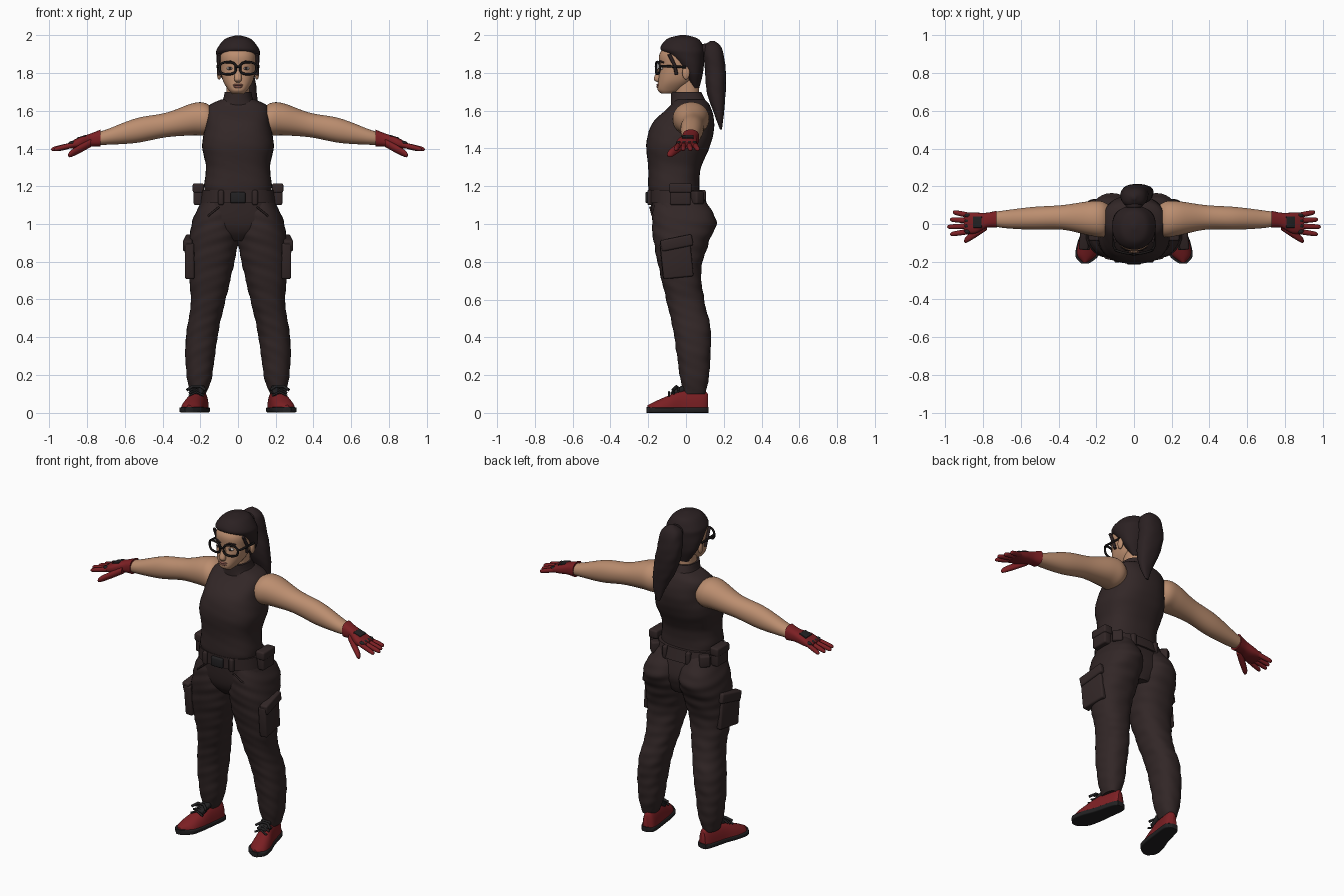
import bpy, bmesh, math
from mathutils import Matrix, Vector, Euler

default = bpy.data.objects.get("Cube")
if default:
    bpy.data.objects.remove(default, do_unlink=True)
made = []


def material(name, red, green, blue):
    mat = bpy.data.materials.new(name)
    mat.use_nodes = True
    mat.diffuse_color = (red, green, blue, 1)
    shader = mat.node_tree.nodes["Principled BSDF"]
    shader.inputs["Base Color"].default_value = mat.diffuse_color
    shader.inputs["Roughness"].default_value = .8
    return mat


CLOTH = material("dark cloth", .032, .02, .02)
HAIR = material("dark hair", .024, .015, .016)
SKIN = material("skin", .5, .27, .16)
RED = material("red leather", .2, .014, .017)
RUBBER = material("black rubber", .016, .015, .016)
FRAME = material("glasses frame", .01, .008, .008)
WHITE = material("eye white", .55, .5, .46)
LIPS = material("lips", .33, .13, .1)


def register(name, data, mat, mirror):
    obj = bpy.data.objects.new(name, data)
    bpy.context.collection.objects.link(obj)
    data.materials.append(mat)
    if mirror:
        obj.modifiers.new("Mirror", "MIRROR").use_mirror_merge = False
    made.append(obj)


def from_bmesh(name, bm, mat, mirror):
    bmesh.ops.recalc_face_normals(bm, faces=bm.faces)
    mesh = bpy.data.meshes.new(name)
    bm.to_mesh(mesh)
    bm.free()
    register(name, mesh, mat, mirror)


def smooth_rows(rows, steps):
    """Catmull-Rom interpolation between section rows."""
    rows = [Vector(row) for row in rows]
    padded = [rows[0], *rows, rows[-1]]
    result = []
    for before, start, end, after in zip(padded, padded[1:], padded[2:], padded[3:]):
        for step in range(steps):
            t = step / steps
            bend = 2 * before - 5 * start + 4 * end - after
            twist = 3 * (start - end) + after - before
            result.append(start + t / 2 * (end - before + t * (bend + t * twist)))
    return result + [rows[-1]]


def signed_power(value, power):
    return math.copysign(abs(value) ** power, value)


def loft(name, axis, rows, mat, mirror=False, power=2.3, sides=36, steps=8, fold=0, floor=-1):
    """Skin rounded sections; a row is (position on axis, low, high, low, high)."""
    bm = bmesh.new()
    rings = []
    for place, low, high, near, far in smooth_rows(rows, steps):
        ring = []
        for k in range(sides):
            angle = math.tau * k / sides
            cos, sin = math.cos(angle), math.sin(angle)
            wave = math.sin(place * 75 + 2 * sin + 3 * cos) * math.sin(place * 23 + 2 * angle)
            reach = (1 + fold * wave) / 2
            co = [(low + high) / 2 + (high - low) * reach * signed_power(cos, 2 / power),
                  (near + far) / 2 + (far - near) * reach * signed_power(sin, 2 / power)]
            co.insert("xyz".index(axis), place)
            co[-1] = max(co[-1], floor)
            ring.append(bm.verts.new(co))
        rings.append(ring)
    for lower, upper in zip(rings, rings[1:]):
        for k in range(sides):
            bm.faces.new((lower[k - 1], lower[k], upper[k], upper[k - 1]))
    bm.faces.new(rings[0])
    bm.faces.new(rings[-1])
    from_bmesh(name, bm, mat, mirror)


def centred(*rows):
    """Rows of (height, half width, front, back) on the middle plane."""
    return [(height, -half, half, front, back) for height, half, front, back in rows]


def finger(name, start, end, thick):
    """Tapered digit with a rounded tip."""
    start, end = Vector(start), Vector(end)
    rows = []
    for along, scale in ((0, 1), (.5, 1), (.9, .8), (1, .2)):
        x, y, z = start.lerp(end, along)
        radius = thick * scale
        rows.append((x, y - radius, y + radius, z - radius, z + radius))
    loft(name, "x", rows, RED, True, power=2, sides=16, steps=4)


def box(name, loc, size, mat, mirror=False, rot=(0, 0, 0), bevel=.01):
    bm = bmesh.new()
    place = Matrix.LocRotScale(Vector(loc), Euler(rot), Vector(size))
    bmesh.ops.create_cube(bm, size=1, matrix=place)
    bmesh.ops.bevel(bm, geom=bm.edges[:], offset=bevel, segments=3, affect="EDGES", profile=.5)
    from_bmesh(name, bm, mat, mirror)


def ball(name, loc, radii, mat, mirror=False):
    bm = bmesh.new()
    place = Matrix.LocRotScale(Vector(loc), None, Vector(radii))
    bmesh.ops.create_uvsphere(bm, u_segments=24, v_segments=14, radius=1, matrix=place)
    from_bmesh(name, bm, mat, mirror)


def tube(name, points, radius, mat, mirror=False, cyclic=False):
    curve = bpy.data.curves.new(name, "CURVE")
    curve.dimensions = "3D"
    curve.bevel_depth, curve.bevel_resolution = radius, 2
    curve.use_fill_caps = True
    line = curve.splines.new("POLY")
    line.points.add(len(points) - 1)
    for point, co in zip(line.points, points):
        point.co = (*co, 1)
    line.use_cyclic_u = cyclic
    register(name, curve, mat, mirror)


# Sleeveless top with a high collar
loft("sleeveless_top", "z", centred(
    (1.15, .17, -.19, .08), (1.2, .18, -.2, .07), (1.3, .17, -.2, .08), (1.42, .19, -.21, .13),
    (1.53, .17, -.18, .15), (1.62, .16, -.09, .13), (1.66, .09, -.06, .1)), CLOTH, power=2.5, fold=.006)
loft("collar", "z", centred((1.63, .1, -.08, .11), (1.66, .08, -.08, .1), (1.7, .07, -.08, .08)), CLOTH)

# Bare arms
loft("arm", "x", [
    (.12, -.05, .09, 1.5, 1.6), (.17, -.07, .12, 1.47, 1.64), (.24, -.06, .12, 1.47, 1.64),
    (.38, -.03, .1, 1.46, 1.59), (.54, -.03, .09, 1.43, 1.56), (.7, -.02, .07, 1.42, 1.5),
    (.77, 0, .06, 1.42, 1.48)], SKIN, True, power=2.1)

# Gloves: cuff and palm, digits, padding
loft("glove_palm", "x", [
    (.73, -.02, .07, 1.41, 1.5), (.78, -.02, .06, 1.41, 1.48), (.84, -.05, .06, 1.4, 1.46),
    (.9, -.05, .06, 1.4, 1.43)], RED, True, power=2.6)
for i in range(4):
    across = .045 - .028 * i
    tip = (.99 - .015 * abs(i - 2), across * 1.4, 1.395)
    finger(f"glove_finger_{i}", (.87, across, 1.42), tip, .014)
    ball(f"knuckle_pad_{i}", (.88, across, 1.43), (.018, .012, .01), RUBBER, True)
finger("glove_thumb", (.78, -.01, 1.43), (.9, -.09, 1.365), .022)
box("hand_pad", (.83, .01, 1.46), (.05, .06, .01), RUBBER, True, (0, .3, 0), .003)

# Trousers
loft("trouser_seat", "z", centred(
    (.91, .06, -.12, .09), (.96, .17, -.16, .11), (1.03, .22, -.18, .12), (1.17, .18, -.19, .08)),
    CLOTH, power=2.5)
loft("trouser_leg", "z", [
    (.1, .17, .25, -.01, .1), (.18, .14, .27, -.03, .12), (.32, .12, .28, -.05, .13),
    (.45, .1, .27, -.07, .13), (.58, .07, .25, -.1, .1), (.75, .03, .26, -.14, .08),
    (.9, 0, .26, -.17, .12), (1.02, 0, .24, -.18, .16), (1.15, .03, .18, -.16, .08)],
    CLOTH, True, steps=14, fold=.022)
box("cargo_pocket", (.25, -.05, .81), (.05, .16, .19), CLOTH, True, (.1, 0, .1))
box("cargo_flap", (.26, -.05, .9), (.05, .17, .06), CLOTH, True, (.2, 0, .1))
tube("pocket_seam", [(.1, -.19, 1.09), (.15, -.18, 1.05), (.2, -.13, 1)], .005, CLOTH, True)

# Belt, buckle and pouches
loft("belt", "z", centred((1.11, .2, -.2, .11), (1.18, .19, -.2, .09)), CLOTH, power=2.5)
box("buckle", (0, -.2, 1.14), (.08, .03, .06), RUBBER)
box("front_belt_loop", (.09, -.19, 1.14), (.03, .03, .08), CLOTH, True)
box("back_belt_loop", (.08, .09, 1.14), (.03, .03, .08), CLOTH, True)
box("side_pouch", (.21, -.03, 1.15), (.05, .11, .1), CLOTH, True)
box("pouch_flap", (.21, -.03, 1.19), (.06, .12, .05), CLOTH, True)
box("rear_pouch", (.17, .06, 1.14), (.05, .06, .07), CLOTH, True, (0, 0, .8))

# Shoes: the same plan shapes the sole and the upper
shoe_plan = [(-.21, .24, .28, .04), (-.17, .19, .31, .06), (-.1, .17, .3, .09),
             (-.02, .16, .27, .12), (.09, .15, .24, .12), (.12, .18, .22, .1)]
loft("shoe_sole", "y", [(y, inner, outer, 0, .03) for y, inner, outer, top in shoe_plan],
     RUBBER, True, power=6)
loft("shoe_upper", "y", [(y * .97, inner + .005, outer - .005, -top, top)
                         for y, inner, outer, top in shoe_plan], RED, True, floor=.02)
box("shoe_tongue", (.21, -.04, .115), (.06, .08, .03), RUBBER, True, (.5, 0, .2))
for i in range(3):
    y, z = .025 * i - .09, .1 + .012 * i
    tube(f"lace_{i}", [(.18, y, z - .01), (.22, y, z + .01), (.26, y, z - .01)], .006, RUBBER, True)
tube("lace_bow", [(.17, -.07, .12), (.2, -.05, .14), (.24, -.05, .14), (.27, -.07, .12)], .008, RUBBER, True)

# Neck, head and ears
loft("neck", "z", centred((1.66, .06, -.06, .07), (1.78, .06, -.06, .07)), SKIN)
loft("head", "z", centred(
    (1.69, .03, -.13, -.08), (1.71, .05, -.15, -.02), (1.76, .08, -.147, .04), (1.83, .094, -.14, .07),
    (1.9, .095, -.14, .08), (1.97, .06, -.09, .05)), SKIN)
ball("ear", (.1, 0, 1.8), (.012, .02, .035), SKIN, True)

# Facial features
loft("nose", "z", centred((1.75, .01, -.15, -.13), (1.77, .02, -.17, -.13), (1.84, .01, -.14, -.12)), SKIN)
ball("upper_lip", (0, -.147, 1.737), (.027, .01, .006), LIPS)
ball("lower_lip", (0, -.147, 1.727), (.023, .01, .007), LIPS)
ball("eye", (.042, -.128, 1.825), (.018, .012, .009), WHITE, True)
ball("iris", (.042, -.137, 1.825), (.008, .005, .008), HAIR, True)
tube("eyebrow", [(.02, -.14, 1.852), (.04, -.137, 1.862), (.07, -.12, 1.855)], .005, HAIR, True)

# Glasses with rounded square rims that wrap the face
rim = []
for k in range(32):
    angle = math.tau * k / 32
    x = .054 + .043 * signed_power(math.cos(angle), .75)
    rim.append((x, 2 * x * x - .158, 1.826 + .032 * signed_power(math.sin(angle), .75)))
tube("glasses_rim", rim, .0065, FRAME, True, True)
tube("glasses_bridge", [(-.014, -.16, 1.834), (.014, -.16, 1.834)], .006, FRAME)
tube("glasses_temple", [(.095, -.14, 1.836), (.107, -.12, 1.836), (.107, 0, 1.83)], .0065, FRAME, True)

# Hair swept back into a long ponytail
loft("hair_cap", "z", centred(
    (1.72, .05, .03, .07), (1.8, .1, -.02, .09), (1.89, .115, -.1, .096), (1.93, .11, -.135, .094),
    (1.98, .07, -.1, .065), (2, .01, -.03, 0)), HAIR, power=2.15, fold=.008)
tube("loose_lock", [(.1, -.09, 1.9), (.104, -.06, 1.84), (.098, -.05, 1.79)], .009, HAIR, True)
ball("hair_tie", (0, .1, 1.915), (.045, .03, .04), HAIR)
loft("ponytail", "z", [
    (1.5, .05, .07, .18, .19), (1.58, .02, .1, .15, .2), (1.7, -.04, .1, .11, .21),
    (1.82, -.07, .08, .1, .21), (1.93, -.06, .06, .09, .19), (1.97, -.01, .01, .13, .15)], HAIR, fold=.02)

# Soft shading with crisp edges kept
bpy.ops.object.select_all(action="DESELECT")
for obj in made:
    if obj.type == "MESH":
        obj.select_set(True)
        bpy.context.view_layer.objects.active = obj
bpy.ops.object.shade_smooth_by_angle(angle=math.radians(45))
